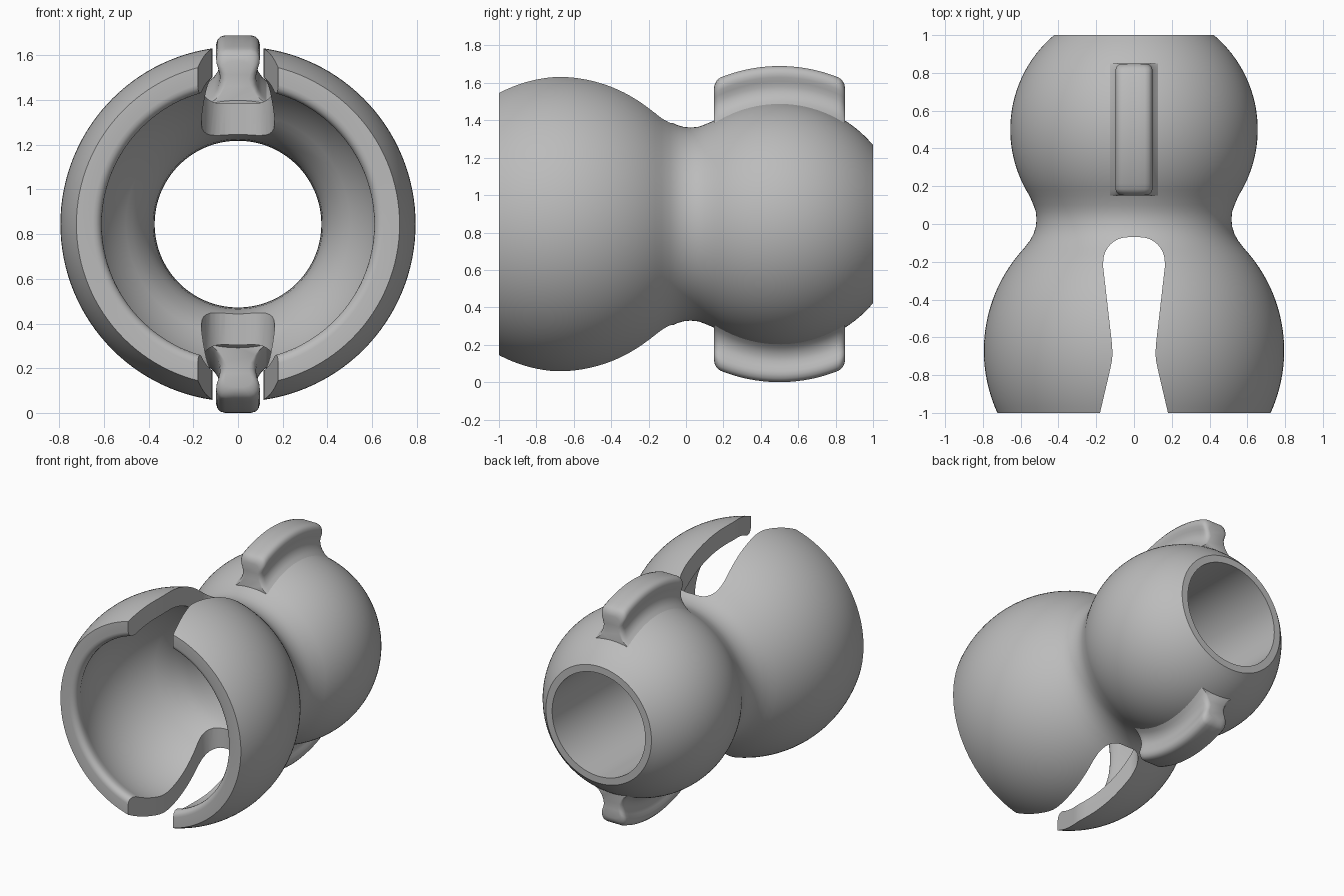
import bpy
import bmesh
from math import sqrt, sin, cos, pi, radians

AXIS = 0.845          # height of the joint's long axis
SOCKET_Y, BALL_Y = -0.67, 0.5
SOCKET_R, SOCKET_INNER, BALL_R = 0.795, 0.667, 0.655

cube = bpy.data.objects.get("Cube")
if cube:
    bpy.data.objects.remove(cube, do_unlink=True)

grey = bpy.data.materials.new("plain grey")
grey.use_nodes = True
colour = (0.5, 0.5, 0.5, 1)
grey.diffuse_color = colour
grey.node_tree.nodes["Principled BSDF"].inputs["Base Color"].default_value = colour


def finish(name, bm):
    bmesh.ops.recalc_face_normals(bm, faces=bm.faces)
    mesh = bpy.data.meshes.new(name)
    bm.to_mesh(mesh)
    bm.free()
    mesh.materials.append(grey)
    obj = bpy.data.objects.new(name, mesh)
    bpy.context.collection.objects.link(obj)
    return obj


def activate(obj):
    bpy.ops.object.select_all(action='DESELECT')
    obj.select_set(True)
    bpy.context.view_layer.objects.active = obj


def sphere_arc(centre, radius, start, end, count):
    """Profile points (y, r) on a sphere between two y values."""
    ys = [start + (end - start) * i / count for i in range(count + 1)]
    return [(y, sqrt(radius ** 2 - (y - centre) ** 2)) for y in ys]


def loft(bm, rings):
    """Join equal closed rings of points and cap both ends."""
    rows = [[bm.verts.new(p) for p in ring] for ring in rings]
    n = len(rows[0])
    for a, b in zip(rows, rows[1:]):
        for i in range(n):
            j = (i + 1) % n
            bm.faces.new((a[i], a[j], b[j], b[i]))
    bm.faces.new(rows[0])
    bm.faces.new(rows[-1])


# Hollow body: outside profile, then the bore, socket and rounded lip
outer = sphere_arc(SOCKET_Y, SOCKET_R, -1, -0.13, 26)
outer += [(-0.085, 0.549), (-0.05, 0.531), (-0.015, 0.52), (0.025, 0.516),
          (0.065, 0.52), (0.1, 0.532)]
outer += sphere_arc(BALL_Y, BALL_R, 0.15, 1, 26)
inner = [(1, 0.373), (0.6, 0.373), (0.2, 0.373), (0.1, 0.375), (0.03, 0.38),
         (-0.03, 0.39), (-0.07, 0.402), (-0.11, 0.419), (-0.15, 0.441)]
inner += sphere_arc(SOCKET_Y, SOCKET_INNER, -0.2, -0.935, 24)
inner += [(-0.96 - 0.04 * sin(a), 0.65 - 0.04 * cos(a))
          for a in [radians(d) for d in (0, 22, 45, 68, 90)]]
profile = outer + inner

bm = bmesh.new()
steps = 128
rows = [[bm.verts.new((r * sin(2 * pi * k / steps), y, AXIS + r * cos(2 * pi * k / steps)))
         for y, r in profile] for k in range(steps)]
for k in range(steps):
    a, b = rows[k], rows[(k + 1) % steps]
    for i in range(len(profile)):
        j = (i + 1) % len(profile)
        bm.faces.new((a[i], a[j], b[j], b[i]))
body = finish("socket_and_ball_body", bm)

# Keyhole slot cut through the top and bottom of the socket
half = [(0.203, -1.1), (0.18, -1), (0.125, -0.765), (0.117, -0.725), (0.114, -0.69),
        (0.116, -0.64), (0.163, -0.23)]
half += [(0.033 + 0.13 * cos(a), -0.2 + 0.13 * sin(a))
         for a in [pi / 2 * i / 8 for i in range(9)]]
outline = half + [(-x, y) for x, y in reversed(half)]
bm = bmesh.new()
loft(bm, [[(x, y, z) for x, y in outline] for z in (-0.5, 2.2)])
cutter = finish("slot_cutter", bm)

activate(body)
cut = body.modifiers.new("slot", 'BOOLEAN')
cut.operation = 'DIFFERENCE'
cut.solver = 'EXACT'
cut.object = cutter
bpy.ops.object.modifier_apply(modifier=cut.name)
bpy.data.objects.remove(cutter, do_unlink=True)
parts = [body]

# Curved tabs: one waisted cross-section swept over the ball
section = [(0.13, 0.6), (0.13, 0.64), (0.107, 0.66), (0.091, 0.683), (0.082, 0.71),
           (0.081, 0.735), (0.088, 0.762), (0.096, 0.785), (0.098, 0.805),
           (0.092, 0.825), (0.079, 0.839), (0.058, 0.845), (0.02, 0.845)]
section += [(-x, r) for x, r in reversed(section)]
# Each end station has a distance from the end and a rounding inset
ends = [(0, 0.035), (0.004, 0.02), (0.012, 0.01), (0.022, 0.003), (0.035, 0)]
stations = [(0.15 + d, s) for d, s in ends]
stations += [(0.185 + 0.63 * i / 20, 0) for i in range(1, 20)]
stations += [(0.85 - d, s) for d, s in reversed(ends)]


def tab_ring(y, inset, side):
    ring = []
    for x, r in section:
        upper = min(max((r - 0.64) / 0.1, 0), 1)
        x -= inset * upper * max(-1, min(1, x / 0.058))
        r -= inset * min(max((r - 0.74) / 0.1, 0), 1)
        ring.append((x, y, AXIS + side * sqrt(r * r - (y - BALL_Y) ** 2)))
    return ring


for name, side in (("top_tab", 1), ("bottom_tab", -1)):
    bm = bmesh.new()
    loft(bm, [tab_ring(y, s, side) for y, s in stations])
    parts.append(finish(name, bm))

for part in parts:
    activate(part)
    bpy.ops.object.shade_smooth_by_angle(angle=radians(32))
